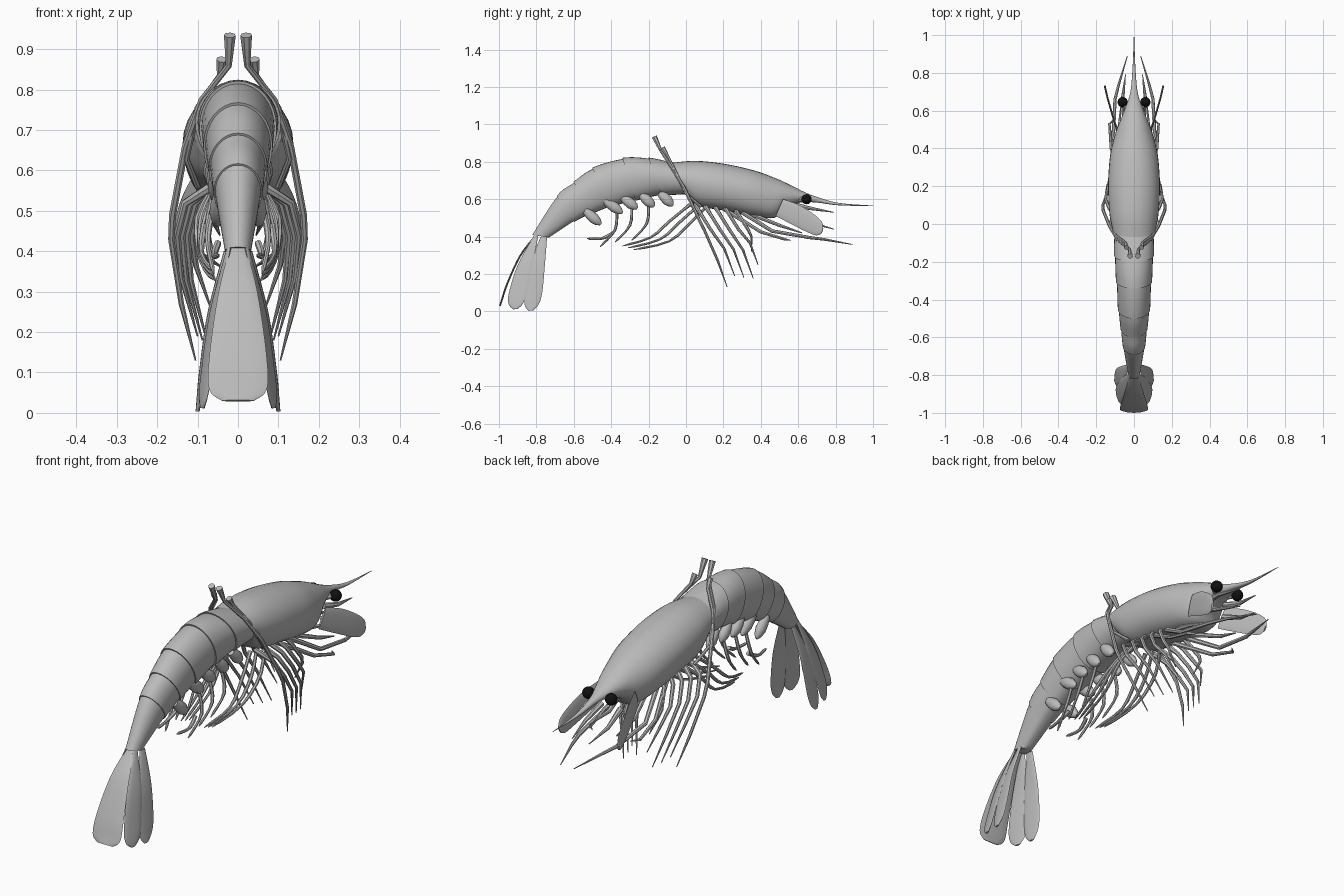
import bpy, bmesh, math
from mathutils import Vector

cube = bpy.data.objects.get("Cube")
if cube:
    bpy.data.objects.remove(cube, do_unlink=True)


def material(name, rgb):
    m = bpy.data.materials.new(name)
    m.use_nodes = True
    m.diffuse_color = (*rgb, 1)
    m.node_tree.nodes["Principled BSDF"].inputs["Base Color"].default_value = (*rgb, 1)
    return m


GREY = material("shell grey", (0.5, 0.5, 0.5))
BLACK = material("eye black", (0.005, 0.005, 0.005))


def finish(name, bm, mat=GREY, mirror=False):
    bmesh.ops.recalc_face_normals(bm, faces=bm.faces)
    mesh = bpy.data.meshes.new(name)
    bm.to_mesh(mesh)
    bm.free()
    mesh.materials.append(mat)
    for p in mesh.polygons:
        p.use_smooth = True
    mesh.set_sharp_from_angle(angle=math.radians(45))
    ob = bpy.data.objects.new(name, mesh)
    bpy.context.collection.objects.link(ob)
    if mirror:
        ob.modifiers.new("mirror", "MIRROR")
    return ob


def ring(c, a, b, n, power=1.0):
    """Closed loop around c; power under 1 squares off the lower half."""
    pts = []
    for i in range(n):
        t = math.tau * i / n
        s, k = math.sin(t), math.cos(t)
        if k < 0:
            s = math.copysign(abs(s) ** power, s)
        pts.append(Vector(c) + Vector(a) * s + Vector(b) * k)
    return pts


def skin(name, rings, mirror=False):
    bm = bmesh.new()
    loops = [[bm.verts.new(p) for p in r] for r in rings]
    n = len(loops[0])
    for r, s in zip(loops, loops[1:]):
        for i in range(n):
            j = (i + 1) % n
            bm.faces.new((r[i], r[j], s[j], s[i]))
    bm.faces.new(loops[0])
    bm.faces.new(loops[-1])
    return finish(name, bm, mirror=mirror)


def smooth_path(keys, steps):
    """Catmull-Rom samples through tuples of numbers."""
    k = [Vector(p) for p in keys]
    out = []
    for i in range(len(k) - 1):
        p, q = k[i], k[i + 1]
        m0 = (q - k[max(i - 1, 0)]) / 2
        m1 = (k[min(i + 2, len(k) - 1)] - p) / 2
        for j in range(steps):
            t = j / steps
            out.append(p * (2*t**3 - 3*t*t + 1) + m0 * (t**3 - 2*t*t + t)
                       + q * (3*t*t - 2*t**3) + m1 * (t**3 - t*t))
    return out + [k[-1]]


def body_ring(v, scale=1.0):
    # v: top y, top z, bottom y, bottom z, half width
    top, bot = Vector((0, v[0], v[1])), Vector((0, v[2], v[3]))
    return ring((top + bot) / 2, (v[4] * scale, 0, 0), (top - bot) / 2 * scale, 32, 0.7)


def tube(name, pts, radii):
    pts = [Vector(p) for p in pts]
    rings = []
    for i, p in enumerate(pts):
        d = (pts[min(i + 1, len(pts) - 1)] - pts[max(i - 1, 0)]).normalized()
        a = d.cross(Vector((0.9, 0.1, 0.4))).normalized()
        r = radii[min(i, len(radii) - 1)]
        rings.append(ring(p, a * r, d.cross(a) * r, 7))
    return skin(name, rings, mirror=True)


def blade(name, spine, across, thin, mirror=True):
    # spine: x, y, z, half width
    rings = [ring(p[:3], Vector(across) * p[3], Vector(thin) * 0.005, 12)
             for p in smooth_path(spine, 5)]
    return skin(name, rings, mirror)


# Carapace running out into the rostrum
carapace = [
    (-.07, .795, .00, .62, .112), (.05, .805, .06, .565, .13), (.2, .79, .2, .54, .137),
    (.36, .755, .36, .51, .127), (.48, .712, .47, .50, .1), (.56, .675, .52, .545, .075),
    (.63, .64, .6, .58, .045), (.7, .612, .69, .583, .02), (.82, .58, .82, .567, .008),
    (1.0, .566, 1.0, .564, .001)]
skin("carapace", [body_ring(v) for v in smooth_path(carapace, 5)])

# Six overlapping abdomen segments
hoops = [
    (-.04, .79, .01, .625, .105), (-.2, .82, -.13, .62, .103), (-.34, .818, -.27, .595, .093),
    (-.5, .765, -.40, .56, .083), (-.6, .69, -.5, .525, .07), (-.69, .615, -.6, .48, .058),
    (-.82, .41, -.735, .395, .032)]
STEPS = 6
path = smooth_path(hoops, STEPS)
for s in range(6):
    part = path[s * STEPS:(s + 1) * STEPS + 1]
    skin(f"abdomen_segment_{s + 1}",
         [body_ring(v, 0.97 + 0.06 * i / STEPS) for i, v in enumerate(part)])

# Tail fan
blade("telson", [(0, -.80, .41, .02), (0, -.885, .3, .048), (0, -.955, .15, .07),
                 (0, -.985, .06, .072), (0, -.995, .03, .04)], (1, 0, 0), (0, .9, -.4), False)
blade("inner_tail_blade", [(.022, -.80, .41, .012), (.058, -.86, .25, .042), (.078, -.9, .1, .05),
                           (.086, -.91, .04, .04), (.088, -.912, .012, .012)],
      (.25, .95, .05), (.95, -.25, 0))
blade("outer_tail_blade", [(.03, -.76, .40, .018), (.068, -.795, .25, .042), (.089, -.815, .1, .048),
                           (.096, -.825, .035, .038), (.1, -.83, .004, .012)],
      (.12, .97, .05), (.97, -.12, 0))

# Eyes on short stalks
bm = bmesh.new()
bmesh.ops.create_uvsphere(bm, u_segments=20, v_segments=12, radius=.027)
bmesh.ops.translate(bm, vec=(.06, .645, .6), verts=bm.verts)
finish("eye", bm, BLACK, mirror=True)
tube("eye_stalk", [(.02, .58, .6), (.052, .635, .6)], [.014, .012])

# Antenna scales, antennules and mouth limbs
blade("antenna_scale", [(.09, .5, .555, .05), (.115, .58, .52, .056), (.138, .66, .475, .052),
                        (.15, .71, .443, .04), (.154, .728, .428, .015)],
      (.1, .4, .9), (.95, -.28, 0))
tube("upper_antennule", [(.04, .58, .57), (.06, .66, .552), (.045, .79, .53)], [.014, .01, .002])
tube("lower_antennule", [(.05, .56, .52), (.06, .67, .475), (.045, .79, .44)], [.014, .009, .002])
tube("long_mouth_limb", [(.06, .3, .53), (.11, .46, .43), (.1, .66, .395), (.08, .74, .385),
                         (.035, .89, .358)], [.012, .01, .009, .007, .002])
tube("short_mouth_limb", [(.05, .2, .55), (.12, .4, .425), (.13, .53, .385), (.1, .56, .38)],
     [.012, .009, .007, .002])
tube("mouth_palp", [(.04, .35, .52), (.08, .5, .46), (.07, .62, .42)], [.012, .009, .003])

# Raised legs crossing the back, ending in blunt claws
tube("tall_raised_leg", [(.02, -.17, .935), (.023, -.135, .86), (.09, -.08, .775), (.13, -.01, .66),
                         (.162, .07, .49), (.165, .1, .43), (.14, .17, .27), (.105, .22, .13)],
     [.015, .008, .008, .009, .009, .008, .007, .002])
tube("short_raised_leg", [(.04, -.125, .875), (.045, -.1, .835), (.1, -.06, .755), (.128, .0, .63),
                          (.1, .08, .56)], [.014, .008, .008, .008, .008])

# Walking legs fanned down and forward
feet = [(.26, .19), (.31, .18), (.36, .175), (.385, .25), (.35, .32)]
for i, (fy, fz) in enumerate(feet):
    hip = .05 + .05 * i
    out = .15 - .012 * i
    tube(f"walking_leg_{i + 1}",
         [(.05, hip, .57), (out - .02, hip + .03, .52), (out, hip + .08, .44),
          (out - .01, (hip + fy) / 2 + .05, (.44 + fz) / 2 + .02), (out - .05, fy, fz)],
         [.013, .01, .009, .007, .002])

# Slender legs swept backward
for i in range(3):
    tube(f"swept_leg_{i + 1}",
         smooth_path([(.05, .12 - .05 * i, .57), (.1 - .01 * i, .03 - .06 * i, .48),
                      (.09, -.09 - .05 * i, .375 + .01 * i), (.06, -.28 - .03 * i, .33 + .01 * i)], 3),
         [.011] + [.008] * 5 + [.006] * 3 + [.002])

# Swimming limbs: plump paddles, each with a fine filament below
paddles = [(-.14, .635, -.07, .565), (-.24, .625, -.17, .56), (-.34, .61, -.26, .55),
           (-.44, .6, -.34, .525), (-.54, .54, -.455, .465)]
for i, (y0, z0, y1, z1) in enumerate(paddles):
    a, b = Vector((.062 - .004 * i, y0, z0)), Vector((.066 - .004 * i, y1, z1))
    d = (b - a).normalized()
    side = Vector((1, 0, 0)).cross(d)
    rings = [ring(a.lerp(b, t), (w * .8, 0, 0), side * w, 12)
             for t, w in ((0, .018), (.3, .026), (.6, .028), (.85, .02), (1, .006))]
    skin(f"swimming_paddle_{i + 1}", rings, mirror=True)
    if i in (1, 2, 3):
        tube(f"swimming_filament_{i + 1}",
             smooth_path([(.05, y1 - .03, z1 + .02), (.075, y1 - .04, z1 - .09),
                          (.06, y1 - .12, z1 - .18)], 4), [.008] * 5 + [.006] * 3 + [.002])
tube("rear_filament", smooth_path([(.05, -.39, .42), (.06, -.45, .39), (.05, -.53, .39)], 4),
     [.009] * 4 + [.007] * 4 + [.002])
